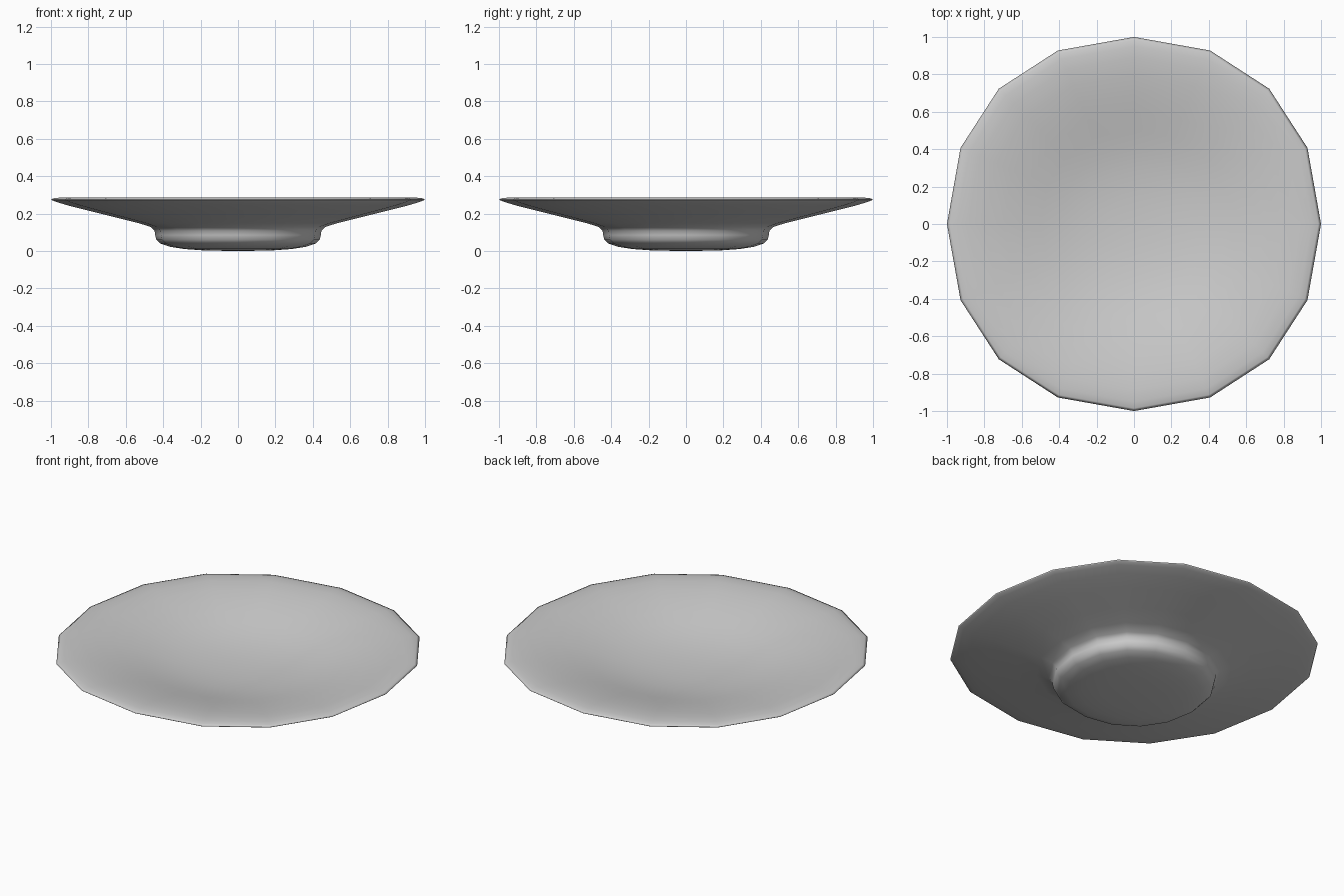
import bpy, bmesh
from mathutils import Vector

if "Cube" in bpy.data.objects:
    bpy.data.objects.remove(bpy.data.objects["Cube"])

# Plan outline: four Bezier quarters of four segments each (16 sides, slightly fuller than a circle)
K = 0.595
def quarter(t):
    a, b, c, d = (1-t)**3, 3*t*(1-t)**2, 3*t*t*(1-t), t**3
    return Vector((a + b + c*K, b*K + c + d))

outline = []
for q in range(4):
    for i in range(4):
        p = quarter(i / 4)
        for _ in range(q):
            p = Vector((-p.y, p.x))
        outline.append(p)

# Profile (radius, height): bottom, foot, flared underside, rounded rim, dished top
profile = [(0.18, 0.003), (0.29, 0.011), (0.365, 0.023), (0.415, 0.040), (0.437, 0.060),
           (0.443, 0.085), (0.446, 0.108), (0.465, 0.128), (0.53, 0.149), (0.65, 0.179),
           (0.80, 0.216), (0.91, 0.244), (0.97, 0.262), (0.995, 0.272), (1.0, 0.276),
           (0.985, 0.282), (0.95, 0.286), (0.89, 0.285), (0.80, 0.274), (0.70, 0.256),
           (0.60, 0.234), (0.50, 0.210), (0.40, 0.188), (0.28, 0.169), (0.14, 0.158)]

bm = bmesh.new()
rings = [[bm.verts.new((p.x*r, p.y*r, z)) for p in outline] for r, z in profile]
n = len(outline)
for lo, hi in zip(rings, rings[1:]):
    for i in range(n):
        j = (i + 1) % n
        bm.faces.new((lo[i], lo[j], hi[j], hi[i]))
# Close the bottom and the dish at their centres
for ring, z in ((rings[0], 0.0), (rings[-1], 0.155)):
    c = bm.verts.new((0, 0, z))
    for i in range(n):
        bm.faces.new((ring[i], ring[(i + 1) % n], c))
bmesh.ops.recalc_face_normals(bm, faces=bm.faces)
for f in bm.faces:
    f.smooth = True

mesh = bpy.data.meshes.new("saucer")
bm.to_mesh(mesh)
bm.free()
saucer = bpy.data.objects.new("saucer", mesh)
bpy.context.collection.objects.link(saucer)
